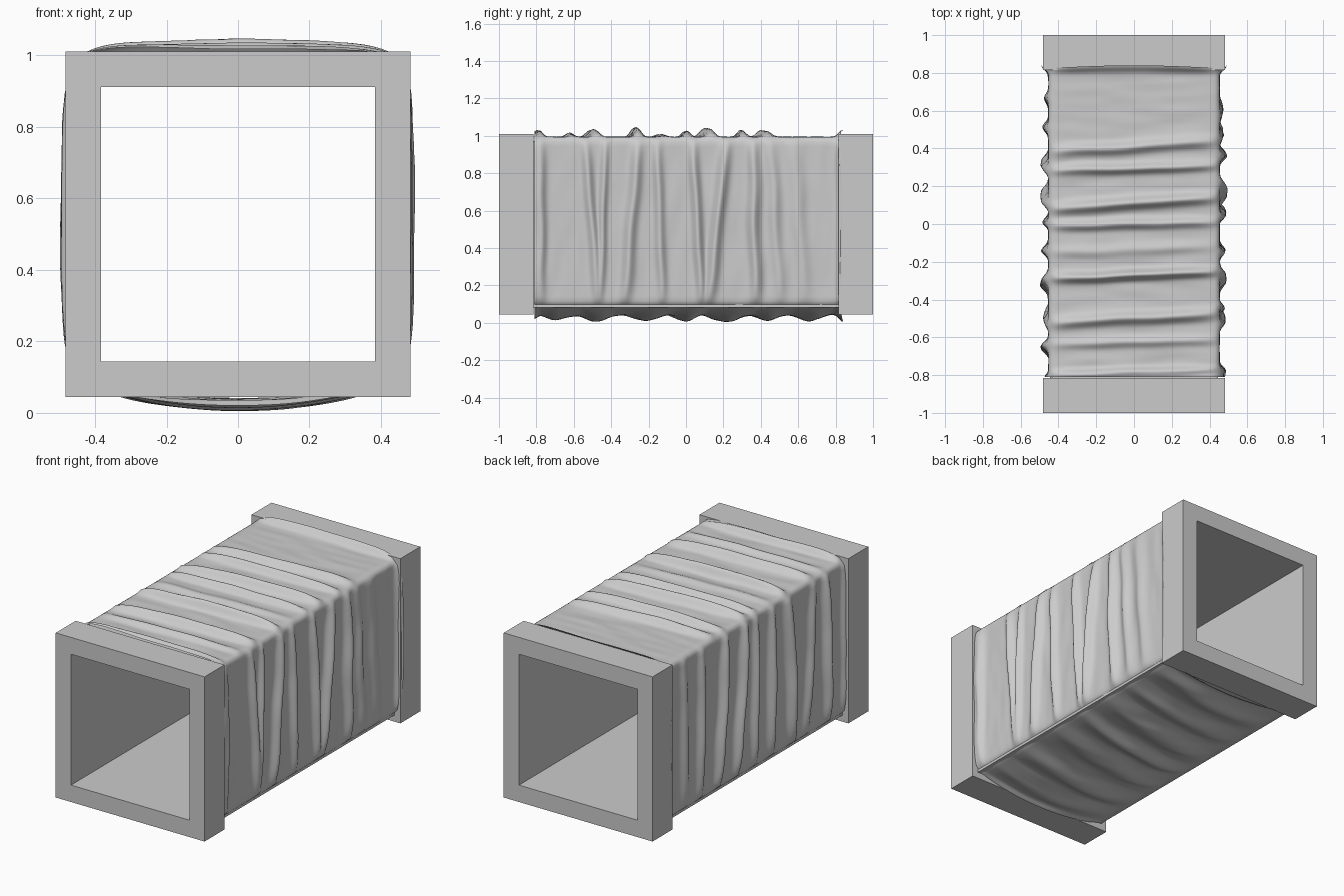
import bpy, bmesh, math
from mathutils import Vector, noise

if "Cube" in bpy.data.objects:
    bpy.data.objects.remove(bpy.data.objects["Cube"])

CZ = 0.528


def make_object(name, bm):
    bmesh.ops.recalc_face_normals(bm, faces=bm.faces)
    mesh = bpy.data.meshes.new(name)
    bm.to_mesh(mesh)
    bm.free()
    ob = bpy.data.objects.new(name, mesh)
    bpy.context.collection.objects.link(ob)
    return ob


# Square duct with a collar at each end: (y, half width) profile lofted around
profile = [(-1, .384), (-1, .483), (-.815, .483), (-.815, .445),
           (.815, .445), (.815, .483), (1, .483), (1, .384)]
bm = bmesh.new()
rings = [[bm.verts.new((sx * h, y, CZ + sz * h))
          for sx, sz in ((-1, -1), (1, -1), (1, 1), (-1, 1))] for y, h in profile]
for i, a in enumerate(rings):
    b = rings[(i + 1) % len(rings)]
    for k in range(4):
        bm.faces.new((a[k], a[(k + 1) % 4], b[(k + 1) % 4], b[k]))
make_object("square_duct", bm)

# Wrinkled fabric sleeve: folds per side as (y at start, y at end, height, width)
# sides run around the loop: bottom (-x to +x), right (up), top (+x to -x), left (down)
FOLDS = [
    [(-.72, -.66, .026, .07), (-.52, -.44, .035, .07), (-.30, -.14, .030, .07),
     (-.08, .06, .033, .05), (.12, .30, .036, .08), (.38, .48, .030, .06),
     (.60, .72, .032, .07)],
    [(-.77, -.78, .030, .025), (-.47, -.54, .030, .025), (-.46, -.43, .026, .02),
     (-.33, -.25, .036, .03), (-.13, -.15, .030, .025), (.08, .04, .034, .025),
     (.12, .22, .040, .03), (.37, .36, .036, .03), (.50, .45, .020, .03),
     (.64, .57, .018, .04)],
    [(-.77, -.79, .030, .02), (-.61, -.64, .020, .025), (-.47, -.53, .040, .03),
     (-.25, -.29, .050, .025), (-.12, -.15, .014, .03), (.01, -.01, .032, .025),
     (.14, .08, .046, .03), (.31, .28, .036, .025), (.44, .38, .034, .03)],
    [(-.64, -.66, .040, .03), (-.53, -.46, .026, .03), (-.29, -.34, .042, .035),
     (-.15, -.13, .036, .03), (.0, .02, .030, .025), (.10, .19, .042, .03),
     (.28, .36, .040, .03), (.50, .53, .030, .03), (.67, .66, .022, .03)],
]
X, Z0, Z1, R = .453, .092, .994, .025
CORNERS = [(-X, Z0), (X, Z0), (X, Z1), (-X, Z1)]
N, M = 36, 220


def sleeve_point(side, s, v):
    t = 2 * s - 1
    a, b = Vector(CORNERS[side]), Vector(CORNERS[(side + 1) % 4])
    p = a.lerp(b, s)
    # round the long edges
    q = Vector((max(-X + R, min(X - R, p.x)), max(Z0 + R, min(Z1 - R, p.y))))
    n = (p - q).normalized()
    p = q + n * R
    y = -.81 + 1.635 * v
    yw = y + .012 * noise.noise(Vector((s * 3, y * 3, side * 7)))
    h = 0
    for y0, y1, height, width in FOLDS[side]:
        d = (yw - (y0 + (y1 - y0) * s)) / width
        fade = .75 + .3 * math.sin(math.pi * s)
        h = max(h, height * fade * math.exp(-d * d)) + .15 * min(h, height * math.exp(-d * d))
    h += .004 * noise.noise(Vector((s * 4, y * 16, side * 5)))
    # flared hems
    h += .036 * math.exp(-((y - .825) / .022) ** 2)
    h += .02 * math.exp(-((y + .81) / .02) ** 2)
    h *= 1 - abs(t) ** 8
    # sagging underside
    if side == 0:
        h = h * (1 - t * t) ** .5 + .05 * (1 - t * t)
    y += .015 * max(0, v - .97) / .03 * math.sin(math.pi * s)
    p = p + n * h
    return (p.x, y, p.y)


bm = bmesh.new()
rows = [[bm.verts.new(sleeve_point(k, i / N, j / M)) for k in range(4) for i in range(N)]
        for j in range(M + 1)]
for a, b in zip(rows, rows[1:]):
    for i in range(4 * N):
        k = (i + 1) % (4 * N)
        bm.faces.new((a[i], a[k], b[k], b[i]))
for f in bm.faces:
    f.smooth = True
make_object("fabric_sleeve", bm)
